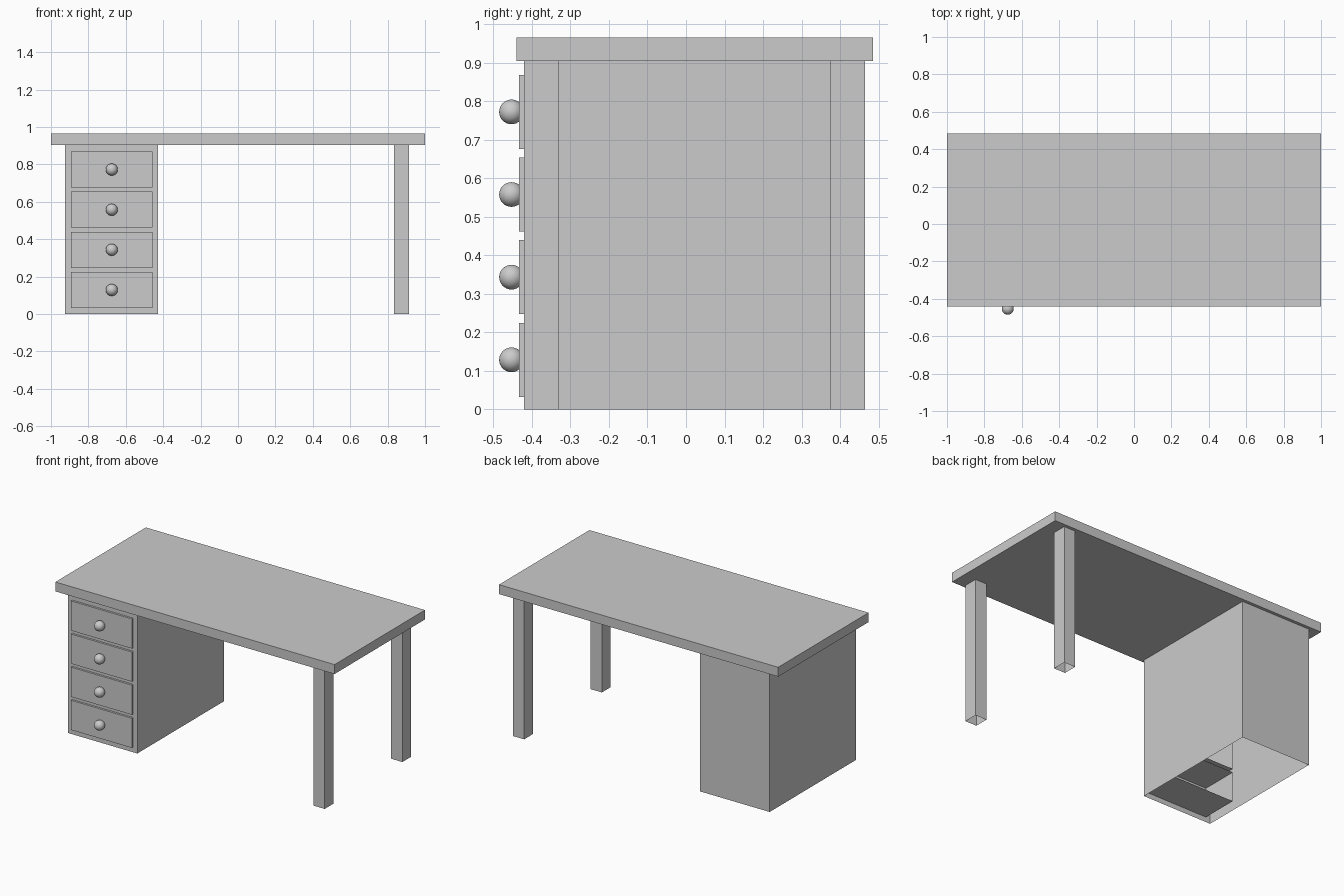
import bpy, bmesh
from mathutils import Vector

if "Cube" in bpy.data.objects:
    bpy.data.objects.remove(bpy.data.objects["Cube"])


def box(name, x, y, z, open_sides=()):
    """Box from ranges; faces whose normal is listed in open_sides are removed."""
    bm = bmesh.new()
    bmesh.ops.create_cube(bm, size=1)
    bm.normal_update()
    gone = [f for f in bm.faces
            if any(f.normal.dot(Vector(s)) > 0.9 for s in open_sides)]
    bmesh.ops.delete(bm, geom=gone, context='FACES_ONLY')
    for v in bm.verts:
        v.co = [r[0] if c < 0 else r[1] for c, r in zip(v.co, (x, y, z))]
    mesh = bpy.data.meshes.new(name)
    bm.to_mesh(mesh)
    bm.free()
    ob = bpy.data.objects.new(name, mesh)
    bpy.context.collection.objects.link(ob)
    return ob


UP, DOWN, BACK = (0, 0, 1), (0, 0, -1), (0, 1, 0)
LEG_TOP = 0.904
FRONT, REAR = -0.42, 0.465

# Table top
box("table_top", (-1, 1), (-0.44, 0.485), (LEG_TOP, 0.965))

# Drawer cabinet, a shell open at the bottom
box("cabinet", (-0.925, -0.427), (FRONT, REAR), (0, LEG_TOP), (UP, DOWN))

# Two hollow legs on the right
for name, y in (("front_leg", (FRONT, FRONT + 0.09)),
                ("back_leg", (REAR - 0.09, REAR))):
    box(name, (0.834, 0.915), y, (0, LEG_TOP), (UP, DOWN))

# Four drawers, open at the back, each with a round knob
for i in range(4):
    z = 0.033 + i * 0.2145
    box(f"drawer_{i + 1}", (-0.894, -0.457), (-0.433, -0.18),
        (z, z + 0.192), (BACK,))
    bpy.ops.mesh.primitive_uv_sphere_add(
        segments=32, ring_count=16, radius=0.032,
        location=(-0.675, -0.453, z + 0.096))
    bpy.context.object.name = f"knob_{i + 1}"
    bpy.ops.object.shade_smooth()
